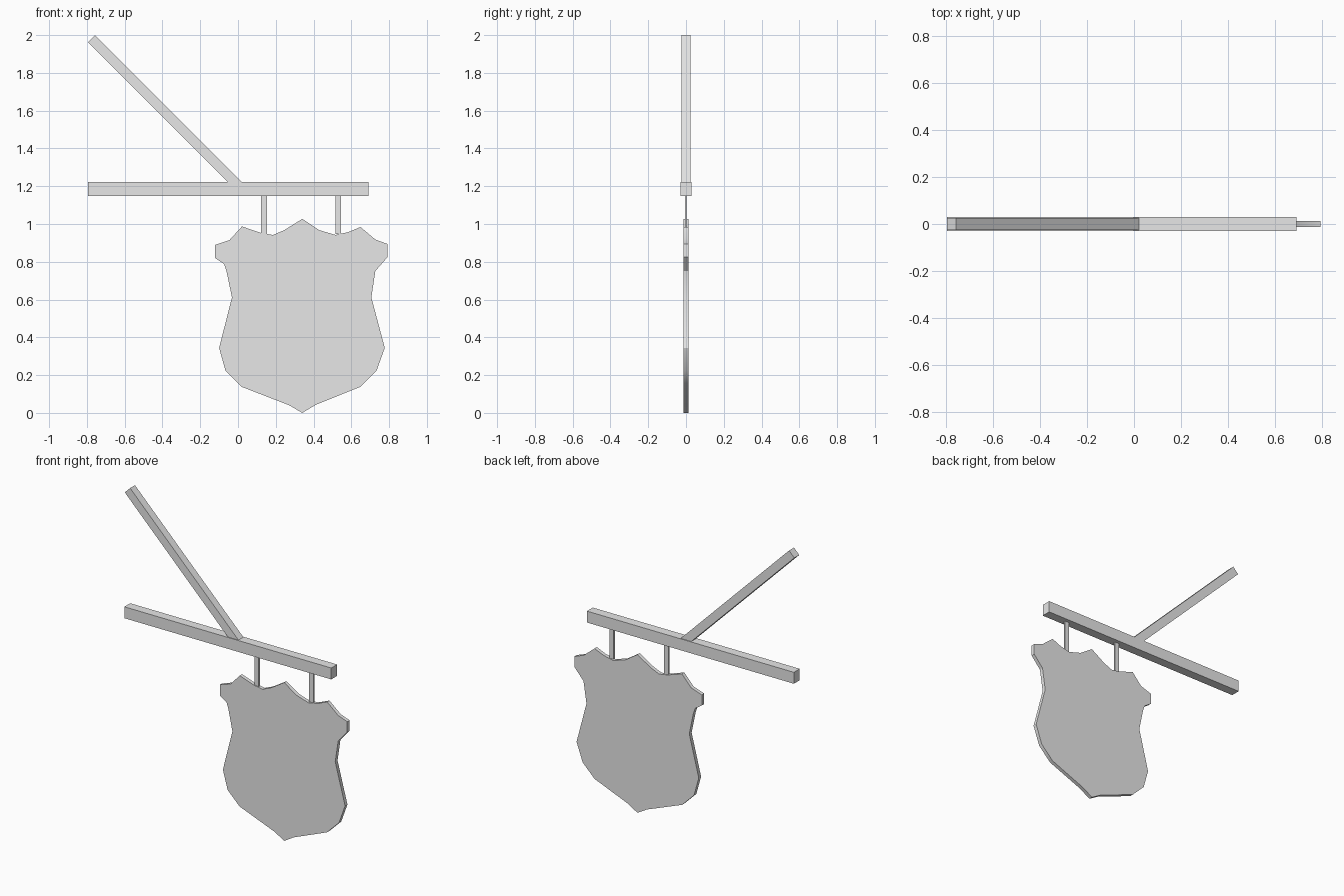
import bpy
import bmesh
from math import radians

default_cube = bpy.data.objects.get("Cube")
if default_cube:
    bpy.data.objects.remove(default_cube, do_unlink=True)

# One plain grey for the whole sign
grey = bpy.data.materials.new("plain_grey")
grey.use_nodes = True
colour = (0.8, 0.8, 0.8, 1)
grey.diffuse_color = colour
grey.node_tree.nodes["Principled BSDF"].inputs["Base Color"].default_value = colour


def slab(name, outline, half_depth):
    """Extrude a front outline of (x, z) points evenly about y = 0."""
    bm = bmesh.new()
    front = bm.faces.new([bm.verts.new((x, -half_depth, z)) for x, z in outline])
    extruded = bmesh.ops.extrude_face_region(bm, geom=[front], use_keep_orig=True)
    back = [v for v in extruded["geom"] if isinstance(v, bmesh.types.BMVert)]
    bmesh.ops.translate(bm, verts=back, vec=(0, 2 * half_depth, 0))
    bmesh.ops.recalc_face_normals(bm, faces=bm.faces)
    mesh = bpy.data.meshes.new(name)
    bm.to_mesh(mesh)
    bm.free()
    mesh.materials.append(grey)
    obj = bpy.data.objects.new(name, mesh)
    bpy.context.collection.objects.link(obj)
    return obj


def rectangle(left, right, bottom, top):
    return [(left, bottom), (right, bottom), (right, top), (left, top)]


# Horizontal beam
slab("beam", rectangle(-0.795, 0.69, 1.148, 1.222), 0.03)

# Diagonal brace, cut flat where it rests on the beam
slab("brace", [(-0.795, 1.962), (-0.05, 1.217), (0.026, 1.217), (-0.757, 2)], 0.025)

# Two thin hangers between beam and board
for name, x in (("right_hanger", 0.138), ("left_hanger", 0.53)):
    slab(name, rectangle(x - 0.015, x + 0.015, 0.947, 1.15), 0.006)

# Shield-shaped board: top point, down one side, bottom point, up the other
right_side = [
    (0.34, 1.027), (0.246, 0.968), (0.185, 0.942), (0.124, 0.952),
    (0.021, 0.987), (-0.045, 0.915), (-0.122, 0.889), (-0.122, 0.82),
    (-0.074, 0.788), (-0.061, 0.751), (-0.032, 0.611), (-0.1, 0.344),
    (-0.066, 0.222), (0.019, 0.138), (0.272, 0.04),
]
left_side = [
    (0.34, 0), (0.41, 0.042), (0.648, 0.138), (0.733, 0.222),
    (0.777, 0.344), (0.706, 0.611), (0.727, 0.751), (0.792, 0.825),
    (0.792, 0.894), (0.727, 0.918), (0.648, 0.984), (0.584, 0.957),
    (0.516, 0.942), (0.429, 0.968),
]
board = slab("shield_board", right_side + left_side, 0.012)

# Soften the gentle bends of the board's rim
bpy.ops.object.select_all(action="DESELECT")
board.select_set(True)
bpy.context.view_layer.objects.active = board
bpy.ops.object.shade_smooth_by_angle(angle=radians(30))
